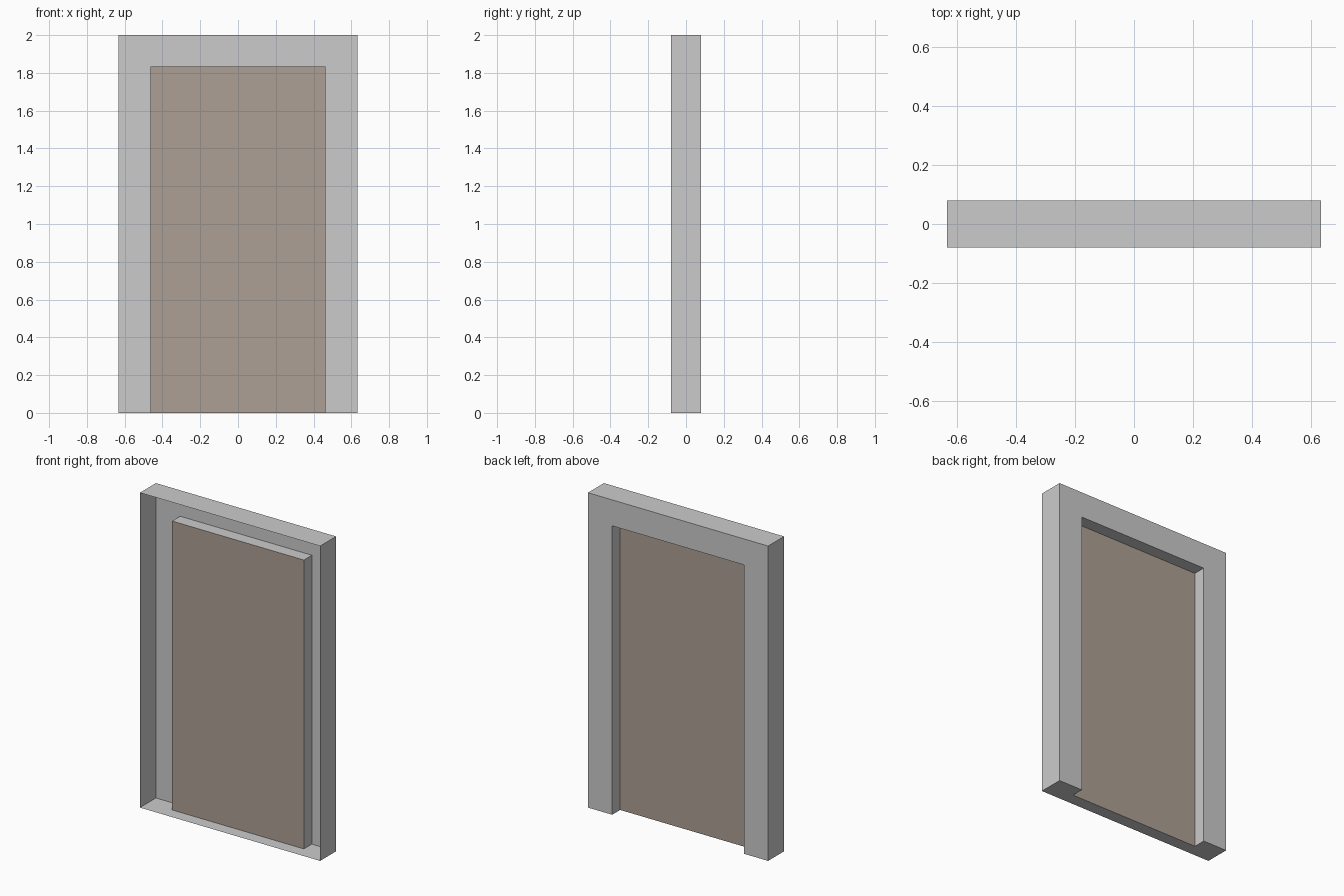
import bpy, bmesh

if "Cube" in bpy.data.objects:
    bpy.data.objects.remove(bpy.data.objects["Cube"])

W, H, D = 0.633, 2.0, 0.08      # outer half width, height, half depth
A, T = 0.463, 1.835             # opening half width and height
Y = 0.0                         # depth at which the door panel sits


def arch(w, h):
    """Outline in x, z: up the left side, across the top, down the right."""
    return [(-w, 0), (-w, h), (w, h), (w, 0)]


def make_object(name, faces):
    bm = bmesh.new()
    for pts in faces:
        bm.faces.new([bm.verts.new(p) for p in pts])
    bmesh.ops.remove_doubles(bm, verts=bm.verts, dist=1e-5)
    mesh = bpy.data.meshes.new(name)
    bm.to_mesh(mesh)
    bm.free()
    obj = bpy.data.objects.new(name, mesh)
    bpy.context.collection.objects.link(obj)
    return obj


def at(p, y):
    return (p[0], y, p[1])


# Door frame: an open-fronted shell with a recess stepped in from the back
outer, inner = arch(W, H), arch(A, T)
faces = []
for i in range(3):
    p, q, a, b = outer[i], outer[i + 1], inner[i], inner[i + 1]
    faces.append([at(p, -D), at(q, -D), at(q, D), at(p, D)])   # outer wall
    faces.append([at(p, D), at(q, D), at(b, D), at(a, D)])     # back casing
    faces.append([at(a, D), at(b, D), at(b, Y), at(a, Y)])     # reveal

# Base sheet, notched where the recess meets the floor
faces.append([(-W, -D, 0), (-W, D, 0), (-A, D, 0), (-A, Y, 0),
              (A, Y, 0), (A, D, 0), (W, D, 0), (W, -D, 0)])
make_object("door_frame", faces)

# Door panel closing the recess
door = make_object("door_panel", [[at(p, Y) for p in inner]])
mat = bpy.data.materials.new("door_brown")
mat.diffuse_color = (0.42, 0.35, 0.30, 1)
mat.use_nodes = True
mat.node_tree.nodes["Principled BSDF"].inputs["Base Color"].default_value = mat.diffuse_color
door.data.materials.append(mat)
